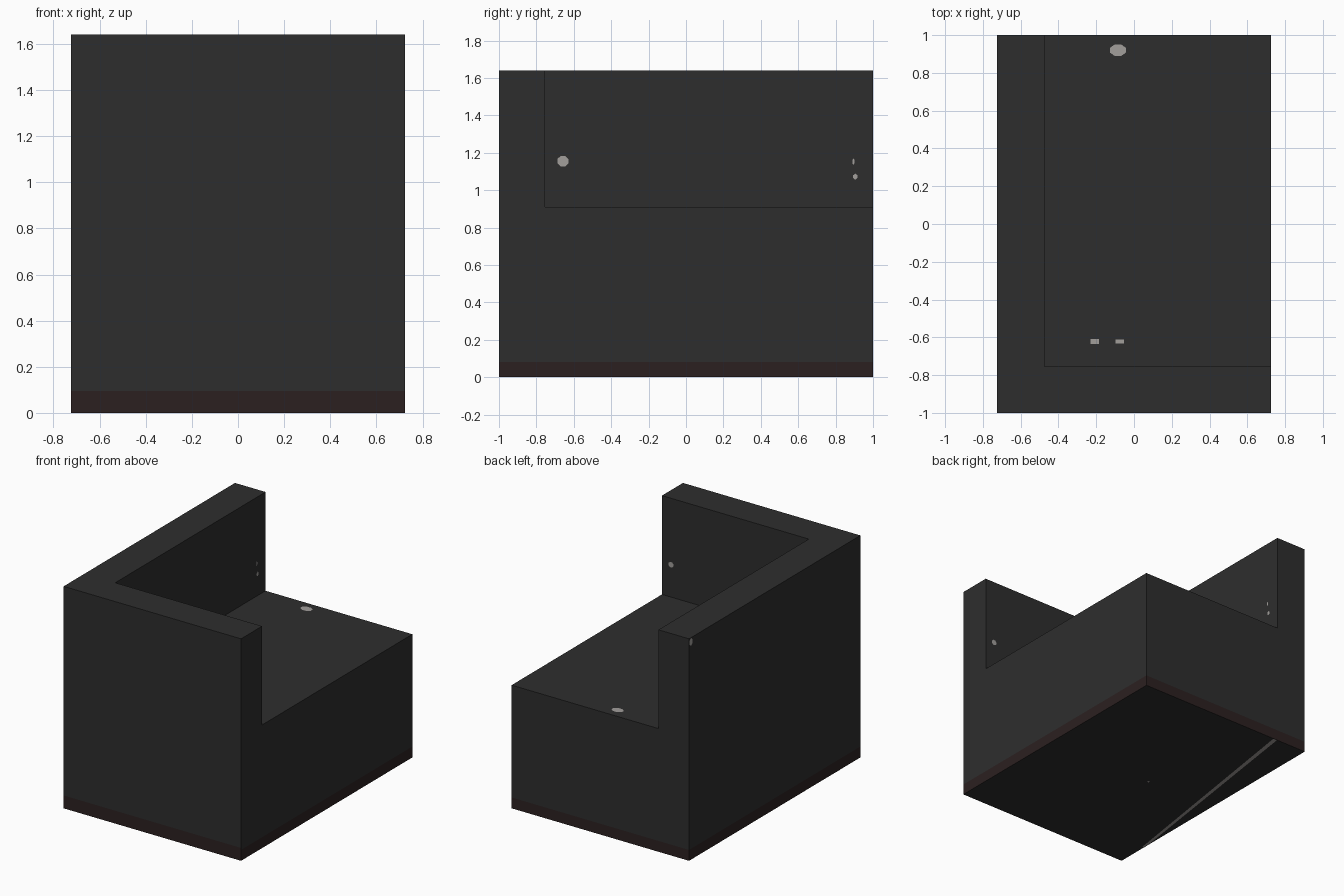
import bpy, bmesh, math
from mathutils import Vector

if "Cube" in bpy.data.objects:
    bpy.data.objects.remove(bpy.data.objects["Cube"])

X, Y, SEAT, TOP = 0.725, 1.0, 0.91, 1.64
BACK_X, ARM_Y = -0.475, -0.755


def material(name, rgb):
    m = bpy.data.materials.new(name)
    m.diffuse_color = (*rgb, 1)
    m.use_nodes = True
    m.node_tree.nodes["Principled BSDF"].inputs["Base Color"].default_value = m.diffuse_color
    return m


charcoal = material("charcoal fabric", (0.0265, 0.0265, 0.0265))
trim = material("dark brown trim", (0.0245, 0.0145, 0.0145))
grey = material("pale grey", (0.36, 0.345, 0.33))


def finish(bm, name, mats):
    me = bpy.data.meshes.new(name)
    bm.to_mesh(me)
    bm.free()
    for m in mats:
        me.materials.append(m)
    ob = bpy.data.objects.new(name, me)
    bpy.context.collection.objects.link(ob)
    return ob


def cut(bm, co, no, faces=None):
    faces = faces or bm.faces[:]
    edges = list({e for f in faces for e in f.edges})
    verts = list({v for f in faces for v in f.verts})
    bmesh.ops.bisect_plane(bm, geom=verts + edges + faces, plane_co=co, plane_no=no)


# Sofa body: seat block with the back and arm pulled up from its top
bm = bmesh.new()
bmesh.ops.create_cube(bm, size=1)
for v in bm.verts:
    v.co = (v.co.x * 2 * X, v.co.y * 2 * Y, (v.co.z + 0.5) * SEAT)
cut(bm, (BACK_X, 0, 0), (1, 0, 0))
cut(bm, (0, ARM_Y, 0), (0, 1, 0))
raised = []
for f in bm.faces:
    c = f.calc_center_median()
    if f.normal.z > 0.9 and (c.x < BACK_X or c.y < ARM_Y):
        raised.append(f)
new = bmesh.ops.extrude_face_region(bm, geom=raised)["geom"]
for v in new:
    if isinstance(v, bmesh.types.BMVert):
        v.co.z = TOP
bm.normal_update()
bmesh.ops.dissolve_limit(bm, angle_limit=0.01, verts=bm.verts[:], edges=bm.edges[:])
bm.normal_update()

# Brown trim along the foot, a little taller on the front
front = [f for f in bm.faces if f.normal.y < -0.9]
cut(bm, (0, 0, 0.095), (0, 0, 1), front)
cut(bm, (0, 0, 0.08), (0, 0, 1), [f for f in bm.faces if abs(f.normal.y) < 0.9 or f.normal.y > 0.9])
bm.normal_update()
for f in bm.faces:
    if abs(f.normal.z) < 0.1 and max(v.co.z for v in f.verts) < 0.1:
        f.material_index = 1
finish(bm, "sofa_body", [charcoal, trim])


# Pale worn spots: flat plates lying on the surfaces
def spot(name, centre, normal, size, sides=8):
    n = Vector(normal)
    u = Vector((0, 1, 0)) if abs(n.x) > 0.5 else Vector((1, 0, 0))
    w = n.cross(u)
    c = Vector(centre) + n * 0.002
    bm = bmesh.new()
    turn = math.pi / sides
    k = 1 / math.cos(turn)
    pts = []
    for i in range(sides):
        a = turn + 2 * math.pi * i / sides
        pts.append(bm.verts.new(c + u * math.cos(a) * size[0] / 2 * k + w * math.sin(a) * size[1] / 2 * k))
    bm.faces.new(pts)
    finish(bm, name, [grey])


up, right, back = (0, 0, 1), (1, 0, 0), (0, 1, 0)
spot("seat_spot_back", (-0.085, 0.92, SEAT), up, (0.085, 0.06))
spot("seat_spot_front_a", (-0.207, -0.622, SEAT), up, (0.045, 0.026), 4)
spot("seat_spot_front_b", (-0.075, -0.622, SEAT), up, (0.045, 0.022), 4)
spot("back_spot_large", (BACK_X, -0.658, 1.155), right, (0.06, 0.055))
spot("back_spot_small_a", (BACK_X, 0.895, 1.152), right, (0.012, 0.03), 6)
spot("back_spot_small_b", (BACK_X, 0.905, 1.072), right, (0.022, 0.028), 6)
spot("arm_spot", (0.65, ARM_Y, 1.15), back, (0.04, 0.04))
spot("outer_back_spot", (-X, 0.98, 1.61), (-1, 0, 0), (0.036, 0.05), 6)
spot("underside_spot", (-0.155, -0.026, 0), (0, 0, -1), (0.015, 0.015), 4)

# Pale seam running diagonally under the sofa
bm = bmesh.new()
w = 0.016
pts = [(-X, -0.75 - w), (-X + w, -0.75), (-0.455 + w, Y), (-0.455 - w, Y), (-X, -0.75 + 2 * w)]
f = bm.faces.new([bm.verts.new((x, y, -0.001)) for x, y in pts])
f.normal_update()
if f.normal.z > 0:
    f.normal_flip()
finish(bm, "underside_seam", [grey])
